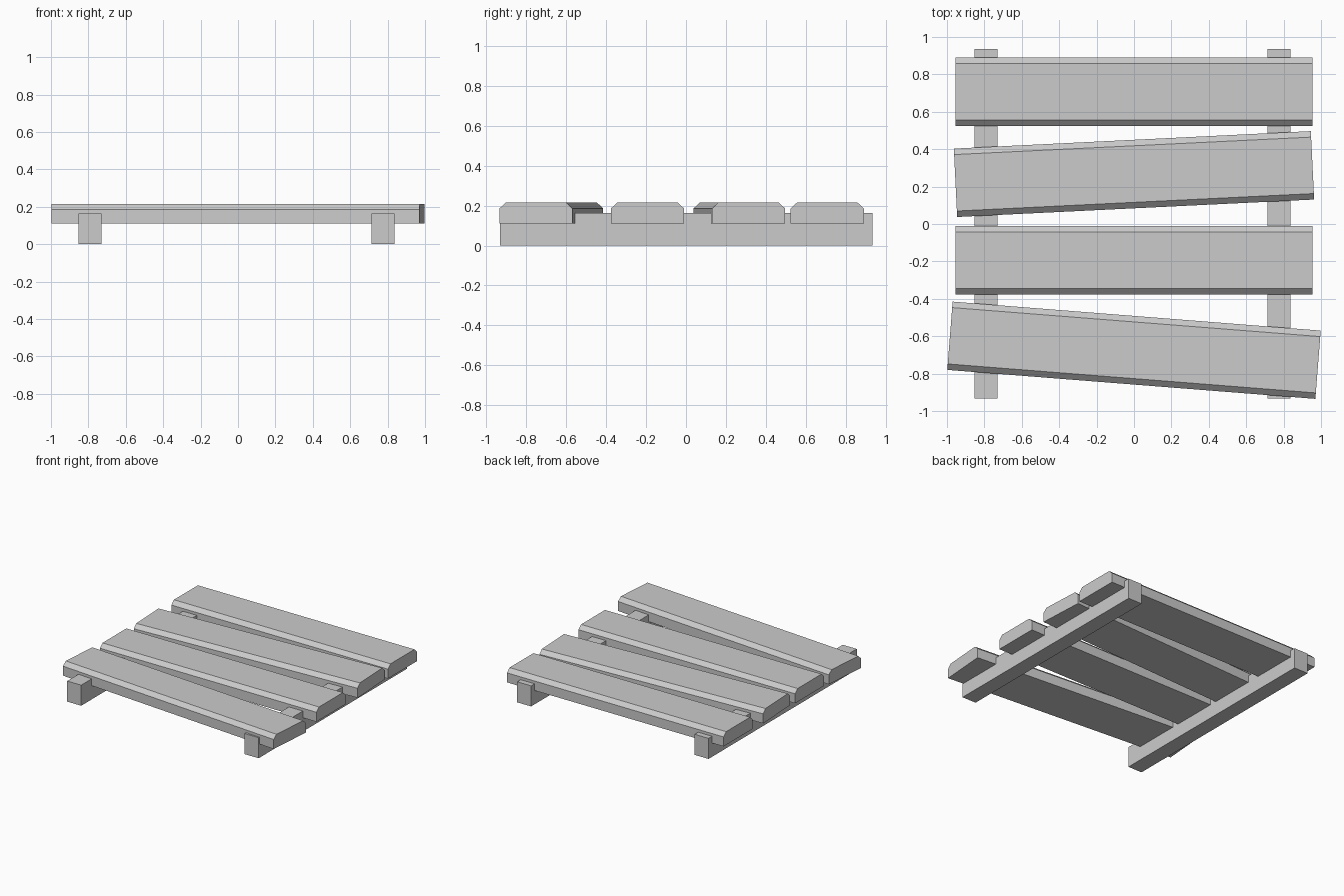
import bpy, bmesh, math

if "Cube" in bpy.data.objects:
    bpy.data.objects.remove(bpy.data.objects["Cube"])


def prism(name, profile, length, location, angle=0.0):
    """Extrude a (y, z) cross-section along x, centred, turned about z."""
    bm = bmesh.new()
    ends = [[bm.verts.new((x, y, z)) for y, z in profile]
            for x in (-length / 2, length / 2)]
    n = len(profile)
    bm.faces.new(ends[0])
    bm.faces.new(ends[1][::-1])
    for i in range(n):
        j = (i + 1) % n
        bm.faces.new((ends[0][i], ends[1][i], ends[1][j], ends[0][j]))
    bmesh.ops.recalc_face_normals(bm, faces=bm.faces)
    mesh = bpy.data.meshes.new(name)
    bm.to_mesh(mesh)
    bm.free()
    obj = bpy.data.objects.new(name, mesh)
    obj.location = location
    obj.rotation_euler.z = math.radians(angle)
    bpy.context.collection.objects.link(obj)
    return obj


# Support beams running front to back, let into the planks
BEAM_W, BEAM_H = 0.123, 0.164
beam = [(-BEAM_W / 2, 0), (BEAM_W / 2, 0),
        (BEAM_W / 2, BEAM_H), (-BEAM_W / 2, BEAM_H)]
for side, x in (("left", -0.792), ("right", 0.774)):
    prism(f"{side}_beam", beam, 1.868, (x, 0.001, 0), 90)

# Planks with chamfered long top edges
W, BOTTOM, SHOULDER, TOP, INSET = 0.183, 0.11, 0.186, 0.216, 0.032
plank = [(-W, BOTTOM), (W, BOTTOM), (W, SHOULDER),
         (W - INSET, TOP), (-W + INSET, TOP), (-W, SHOULDER)]
for i, (y, length, angle) in enumerate([(-0.675, 1.974, -4.5),
                                        (-0.193, 1.911, 0),
                                        (0.267, 1.911, 2.8),
                                        (0.708, 1.911, 0)]):
    prism(f"plank_{i + 1}", plank, length, (0, y, 0), angle)
